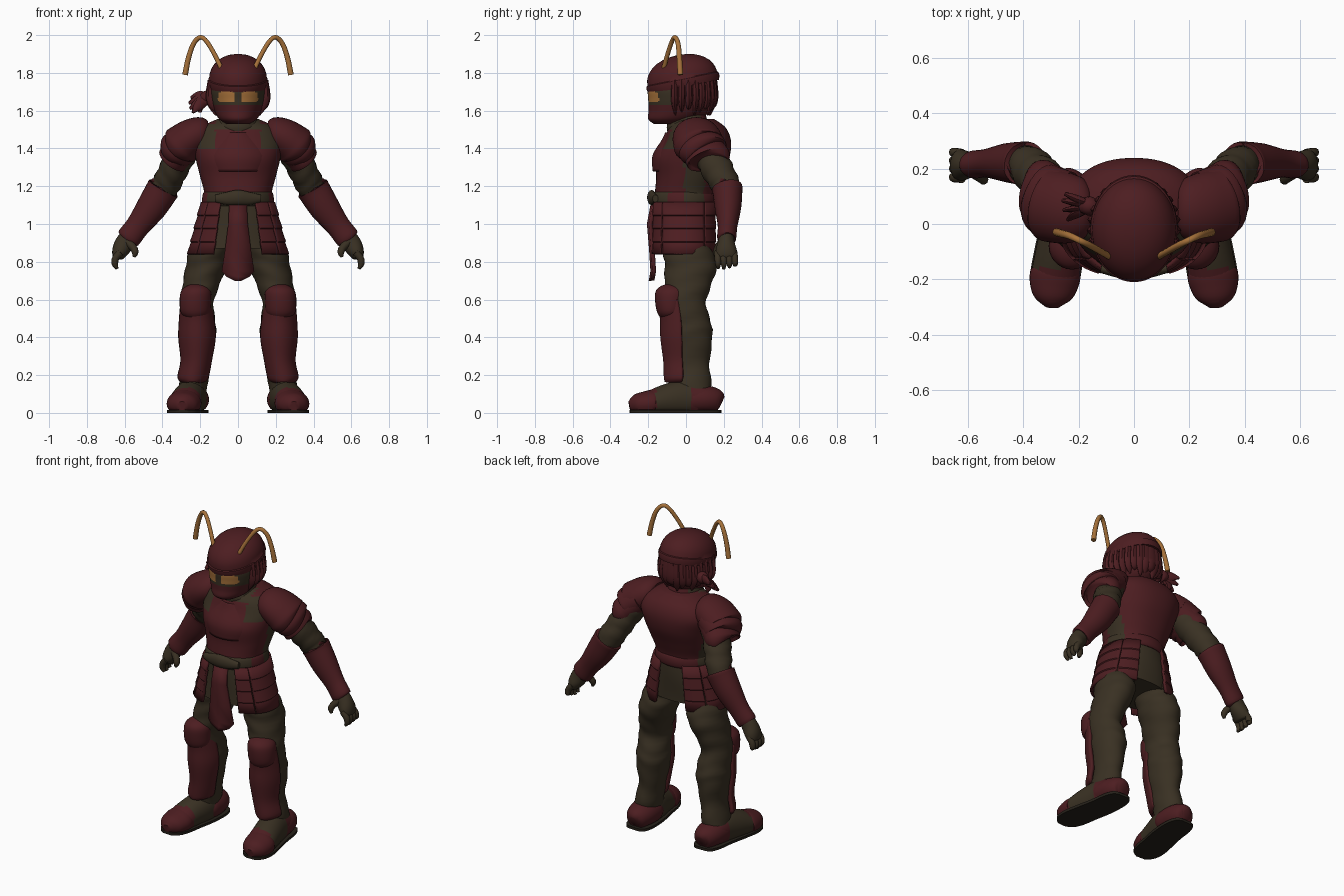
import bpy, math
from mathutils import Vector

# palette
RED, OLIVE, GOLD, SOLE = range(4)
PALETTE = []
for n, c in (("dark red", (0.074, 0.0125, 0.015)), ("dark olive", (0.041, 0.030, 0.0165)),
             ("gold", (0.38, 0.165, 0.042)), ("sole black", (0.019, 0.015, 0.010))):
    m = bpy.data.materials.new(n)
    m.diffuse_color = (*c, 1)
    PALETTE.append(m)


def make(name, verts, faces, col, mirror=False, thick=0, angle=40):
    """Mesh object; col is an index or a rule taking the face centre."""
    me = bpy.data.meshes.new(name)
    me.from_pydata(verts, [], faces)
    me.update()
    for m in PALETTE:
        me.materials.append(m)
    for p in me.polygons:
        p.material_index = col(p.center) if callable(col) else col
    me.shade_smooth()
    me.set_sharp_from_angle(angle=math.radians(angle))
    ob = bpy.data.objects.new(name, me)
    bpy.context.collection.objects.link(ob)
    if thick:
        s = ob.modifiers.new("thickness", 'SOLIDIFY')
        s.thickness, s.offset = thick, 0
    if mirror:
        ob.modifiers.new("mirror", 'MIRROR')
    return ob


def spline(st, sub):
    """Catmull-Rom through the stations."""
    st = [Vector(s) for s in st]
    if sub == 1:
        return st
    out = []
    for i in range(len(st) - 1):
        a, b, c, d = st[max(i - 1, 0)], st[i], st[i + 1], st[min(i + 2, len(st) - 1)]
        for k in range(sub):
            t = k / sub
            out.append(0.5 * (2 * b + (c - a) * t + (2 * a - 5 * b + 4 * c - d) * t * t
                              + (3 * b - a - 3 * c + d) * t ** 3))
    return out + [st[-1]]


def loft(name, st, col, sub=4, n=32, ref=(0, 1, 0), arc=None, flat=False, axis=None,
         clamp=None, ripple=(0, 0), square=1.0, **kw):
    """Skin of elliptical sections (x, y, z, ru, rv) along a path; flat keeps them level."""
    R = spline(st, sub)
    ref = Vector(ref)
    a0, a1 = [math.radians(a) for a in (arc or (0, 360))]
    cnt = n + 1 if arc else n
    verts, faces = [], []
    for i, s in enumerate(R):
        c = Vector(s[:3])
        t = Vector(R[min(i + 1, len(R) - 1)][:3]) - Vector(R[max(i - 1, 0)][:3])
        if flat:
            t = Vector((0, 0, 1))
        if axis:
            t = Vector(axis)
        t.normalize()
        u = ref.cross(t).normalized()
        v = t.cross(u)
        for k in range(cnt):
            a = a0 + (a1 - a0) * k / n
            ca, sa = math.cos(a), math.sin(a)
            f = 1 + ripple[0] * math.sin(ripple[1] * i + 1.6 * math.sin(a * 2))
            p = c + u * (s[3] * f * math.copysign(abs(ca) ** square, ca)) \
                  + v * (s[4] * f * math.copysign(abs(sa) ** square, sa))
            if clamp:
                p.z = min(max(p.z, clamp[0]), clamp[1])
            verts.append(p)
    for i in range(len(R) - 1):
        for k in range(n):
            q = (k + 1) % cnt
            faces.append((i * cnt + k, i * cnt + q, (i + 1) * cnt + q, (i + 1) * cnt + k))
    if not arc:
        faces.append(tuple(reversed(range(cnt))))
        faces.append(tuple(range((len(R) - 1) * cnt, len(R) * cnt)))
    return make(name, verts, faces, col, **kw)


# ---- torso armour, collar, belt
def torso_col(c):
    side = abs(c.x) > 0.15 and -0.01 < c.y < 0.10 and c.z < 1.4
    strap = 0.12 < abs(c.x) < 0.21 and c.y < 0.05 and 1.39 < c.z < 1.53
    neck = c.z > 1.505 and c.y < .04 and abs(c.x) < .12
    return OLIVE if side or strap or neck else RED


loft("torso", [(0, -.01, 1.08, .185, .16), (0, -.005, 1.16, .178, .16), (0, .015, 1.25, .2, .173),
               (0, .033, 1.35, .225, .196), (0, .06, 1.44, .24, .178), (0, .06, 1.51, .2, .15),
               (0, .05, 1.555, .11, .1)], torso_col, sub=6, n=64, flat=True, square=.9)
loft("chest_plate", [(0, 0, 1.28, .165, .168), (0, .022, 1.36, .195, .192), (0, .05, 1.44, .155, .172),
                     (0, .055, 1.48, .11, .158)], RED, flat=True, arc=(-150, -30), thick=.016)
loft("collar", [(0, .03, 1.475, .11, .125), (0, .02, 1.51, .122, .122), (0, .01, 1.545, .105, .105),
                (0, .01, 1.6, .09, .09)], lambda c: RED if c.y > .08 else OLIVE, flat=True)
loft("belt", [(0, -.01, 1.095, .185, .165), (0, -.01, 1.11, .192, .175), (0, -.01, 1.155, .187, .173),
              (0, -.01, 1.17, .18, .16)],
     lambda c: OLIVE if (abs(c.x) < .165 and c.y < -.02) or abs(c.y - .045) < .05 else RED, n=48, sub=2, flat=True)
loft("belt_knot", [(-.12, -.162, 1.135, .02, .015), (-.06, -.174, 1.135, .034, .02),
                   (0, -.182, 1.14, .04, .024), (.06, -.174, 1.135, .034, .02),
                   (.12, -.162, 1.135, .02, .015)], OLIVE, n=16)

# ---- skirt cloth, armoured panels with stepped rows, hanging tabard
loft("skirt_cloth", [(0, -.01, 1.12, .18, .16), (0, -.01, 1.0, .205, .16), (0, -.015, .87, .235, .155)],
     OLIVE, flat=True, square=.9, ripple=(.012, .8))
rows = []
for k in range(4):
    for z, g in ((1.115 - .07 * k, 0), (1.05 - .07 * k, .006)):
        f = (1.115 - z) / .275
        rows.append((0, -.012, z, .188 + .07 * f + g, .17 + .002 * f + g * .6))
for nm, a0, a1 in (("front", -64, -38), ("side", -37, 35), ("back", 36, 69)):
    loft("skirt_panel_" + nm, rows, RED, sub=1, n=14, flat=True, arc=(a0, a1), square=.88,
         thick=.016, mirror=True, angle=25)
half = [(.045, 1.1), (.05, 1.0), (.068, .86), (.085, .75), (.06, .72), (.015, .70)]
tv = []
for x, z in half:
    y = -.178 + .012 * math.sin(z * 18)
    tv += [(-x, y, z), (0, y - .01, z), (x, y, z)]
make("tabard", tv, [(3 * i + k, 3 * i + k + 1, 3 * i + k + 4, 3 * i + k + 3)
                    for i in range(len(half) - 1) for k in (0, 1)], RED, thick=.02)


# ---- head with eye slot, helmet dome, hair
def head_col(c):
    if c.y < -.07 and 1.63 < c.z < 1.75:
        e = ((abs(c.x) - .06) / .045) ** 4 + ((c.z - 1.672) / .029) ** 4
        return GOLD if e < 1 else OLIVE
    return RED


loft("head", [(0, -.09, 1.53, .06, .08), (0, -.065, 1.555, .1, .135), (0, -.033, 1.6, .125, .165),
              (0, -.022, 1.66, .143, .178), (0, -.02, 1.72, .147, .18), (0, -.01, 1.8, .13, .15)],
     head_col, sub=8, n=96, flat=True)
AX = Vector((0, -.2, .98))
BASE = Vector((0, -.02, 1.77))
dome = [(*(BASE + AX * h), rx, ry) for h, rx, ry in ((-.04, .14, .175), (-.045, .152, .19), (-.02, .158, .197),
                                                     (-.004, .157, .195), (0, .153, .188))]
for k in range(1, 9):
    a = math.radians(k * 11)
    dome.append((*(BASE + AX * .126 * math.sin(a)), .153 * math.cos(a) ** .9, .188 * math.cos(a) ** .9))
loft("helmet", dome, RED, sub=1, n=48, axis=AX)
for k in range(17):
    a = math.radians(-14 + k * 208 / 16)
    x, y = math.cos(a), math.sin(a)
    low = 1.575 + .018 * (k % 3)
    loft("hair_lock", [(.13 * x, -.02 + .165 * y, 1.76, .03, .02), (.136 * x, -.02 + .172 * y, 1.68, .036, .02),
                       (.13 * x, -.02 + .165 * y, 1.63, .03, .016), (.115 * x, -.02 + .15 * y, low, .005, .004)],
         RED, n=8, sub=3)

# side bow with loose ends
loft("bow_knot", [(-.13, .06, 1.665, .02, .02), (-.16, .065, 1.67, .038, .035), (-.19, .065, 1.66, .025, .025)],
     RED, n=12)
for y, z, x in ((.11, 1.67, -.25), (.085, 1.64, -.26), (.05, 1.61, -.255), (.015, 1.59, -.24), (.07, 1.59, -.2)):
    loft("bow_tail", [(-.15, .065, 1.665, .014, .014), (-.2, (y + .065) / 2, (z + 1.68) / 2, .03, .015),
                      (x, y, z, .007, .007)], RED, n=8)

# antennae
loft("antenna", [(.085, -.12, 1.815, .012, .012), (.12, -.1, 1.89, .012, .012), (.165, -.075, 1.965, .012, .012),
                 (.2, -.058, 1.988, .012, .012), (.235, -.042, 1.955, .013, .013),
                 (.262, -.035, 1.88, .014, .014), (.28, -.03, 1.79, .015, .015)], GOLD, n=12, mirror=True)

# ---- arms
loft("shoulder_guard_lower", [(.25, .08, 1.43, .08, .11), (.32, .105, 1.37, .085, .118), (.345, .12, 1.34, .086, .118),
                              (.352, .122, 1.332, .066, .1)], RED, n=32, sub=3, mirror=True)
loft("shoulder_guard_middle", [(.24, .07, 1.45, .085, .12), (.30, .082, 1.412, .098, .128),
                               (.33, .093, 1.385, .1, .128), (.336, .097, 1.378, .075, .105)],
     RED, n=32, sub=3, mirror=True)
loft("shoulder_guard_upper", [(.16, .055, 1.49, .055, .08), (.185, .055, 1.487, .083, .11),
                              (.24, .057, 1.462, .098, .128), (.285, .065, 1.43, .106, .133),
                              (.305, .07, 1.412, .108, .133), (.31, .073, 1.407, .08, .11)],
     RED, n=32, sub=3, mirror=True)
loft("upper_arm", [(.23, .07, 1.45, .08, .095), (.30, .125, 1.365, .078, .086), (.345, .17, 1.28, .076, .084),
                   (.385, .21, 1.2, .074, .075), (.44, .22, 1.1, .06, .06)], OLIVE, n=24, ripple=(.05, 1.9),
     mirror=True)
loft("forearm_guard", [(.398, .217, 1.185, .06, .06), (.395, .218, 1.19, .086, .08), (.41, .22, 1.165, .086, .078),
                       (.46, .222, 1.085, .08, .07), (.53, .22, .99, .064, .052), (.58, .215, .925, .064, .05),
                       (.588, .215, .915, .045, .035)], RED, n=28, mirror=True)
loft("palm", [(.575, .215, .94, .045, .038), (.6, .213, .9, .05, .045), (.622, .213, .86, .045, .056),
              (.637, .213, .825, .03, .052), (.64, .213, .815, .015, .03)], OLIVE, n=20, mirror=True)
for k in range(4):
    y = .165 + .03 * k
    tip = (.765, .762, .77, .79)[k]
    loft("finger", [(.622, y, .85, .018, .017), (.647, y + .003, .82, .019, .018),
                    (.652, y + .005, .79, .017, .016), (.64, y + .005, tip, .008, .008)], OLIVE, n=10, mirror=True)
loft("thumb", [(.585, .19, .905, .022, .022), (.555, .17, .875, .02, .02), (.545, .16, .85, .018, .018),
               (.55, .157, .825, .008, .008)], OLIVE, n=10, mirror=True)

# ---- legs
loft("leg", [(.09, 0, 1.02, .08, .11), (.125, 0, .93, .105, .125), (.155, .008, .86, .105, .13),
             (.168, .025, .78, .108, .138),
             (.195, .01, .68, .098, .125), (.218, -.01, .58, .088, .115), (.212, .015, .48, .093, .117),
             (.212, .02, .4, .094, .12), (.217, .022, .26, .072, .102), (.238, .03, .14, .076, .105),
             (.245, .03, .06, .07, .09)], OLIVE, n=32, flat=True, ripple=(.028, 1.5), mirror=True)
loft("shin_guard", [(.224, -.02, .6, .07, .125), (.219, -.005, .5, .084, .122), (.217, 0, .4, .09, .125),
                    (.221, .0, .28, .074, .11), (.236, .005, .2, .074, .112), (.239, .0, .178, .066, .105),
                    (.24, -.01, .168, .045, .092)],
     RED, n=24, flat=True, arc=(-170, -10), thick=.022, mirror=True)
loft("shin_ridge", [(.218, -.122, .53, .012, .012), (.215, -.12, .4, .022, .014), (.222, -.106, .28, .014, .012),
                    (.236, -.103, .2, .012, .01)], RED, n=10, flat=True, mirror=True)
loft("knee_guard", [(.225, -.085, .5, .045, .045), (.226, -.08, .53, .076, .072), (.226, -.08, .585, .083, .083),
                    (.223, -.078, .64, .08, .084), (.22, -.075, .67, .055, .06), (.22, -.07, .685, .015, .02)],
     RED, n=28, flat=True, mirror=True)

# ---- shoes
shoe = [(.238, .187, .055, .03, .03), (.238, .17, .06, .06, .06), (.24, .11, .07, .08, .075), (.25, 0, .075, .085, .1),
        (.27, -.1, .065, .086, .088), (.287, -.2, .048, .086, .066), (.294, -.265, .042, .066, .055),
        (.296, -.297, .035, .025, .025)]
loft("shoe", shoe, lambda c: RED if c.y < -.16 or c.y > .03 else OLIVE, ref=(0, 0, 1), n=32, sub=6,
     clamp=(.01, 1), mirror=True)
loft("shoe_sole", [(x, y, .02, u + .004, .08) for x, y, z, u, v in shoe], SOLE, ref=(0, 0, 1), n=32,
     clamp=(0, .016), square=.6, mirror=True)
loft("toe_cap", [(.283, -.165, .05, .082, .066), (.284, -.175, .051, .091, .072), (.289, -.215, .047, .089, .067),
                 (.294, -.265, .042, .07, .056), (.296, -.3, .036, .025, .025)], RED, ref=(0, 0, 1), n=28,
     clamp=(.014, 1), mirror=True)
loft("heel_guard", [(.245, .015, .07, .082, .07), (.243, .03, .07, .089, .078), (.24, .11, .07, .084, .075),
                    (.238, .17, .062, .06, .06), (.238, .19, .055, .02, .03)], RED, ref=(0, 0, 1), n=28,
     clamp=(.014, 1), mirror=True)
